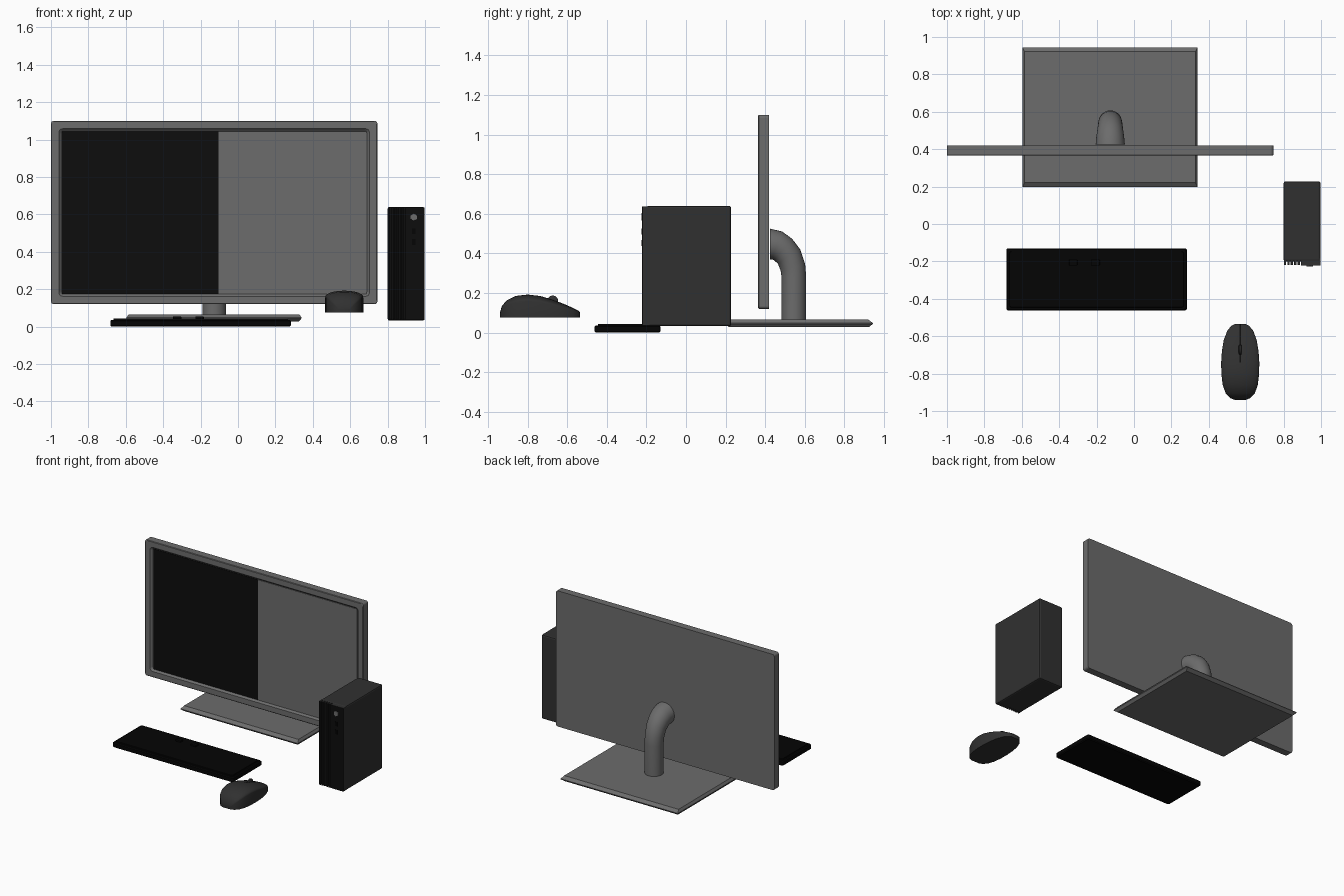
import bpy, bmesh, math
from mathutils import Vector

if "Cube" in bpy.data.objects:
    bpy.data.objects.remove(bpy.data.objects["Cube"], do_unlink=True)


def material(name, v):
    m = bpy.data.materials.new(name)
    m.use_nodes = True
    m.diffuse_color = (v, v, v, 1)
    node = m.node_tree.nodes["Principled BSDF"]
    node.inputs["Base Color"].default_value = (v, v, v, 1)
    node.inputs["Roughness"].default_value = 0.7
    return m


GREY = material("mid grey", 0.15)
DARK = material("dark grey", 0.03)
BLACK = material("soft black", 0.004)
KEYS = material("deep black", 0.0015)


def finish(name, bm, mats, smooth=False, rule=None):
    bmesh.ops.recalc_face_normals(bm, faces=bm.faces)
    if rule:
        for f in bm.faces:
            f.material_index = rule(f)
    mesh = bpy.data.meshes.new(name)
    bm.to_mesh(mesh)
    bm.free()
    for m in mats:
        mesh.materials.append(m)
    ob = bpy.data.objects.new(name, mesh)
    bpy.context.collection.objects.link(ob)
    if smooth:
        bpy.ops.object.select_all(action='DESELECT')
        ob.select_set(True)
        bpy.context.view_layer.objects.active = ob
        bpy.ops.object.shade_smooth_by_angle(angle=math.radians(40))
    return ob


def loft(name, rings, mat, smooth=False):
    """Skin a list of equal-length point loops and cap both ends."""
    bm = bmesh.new()
    loops = [[bm.verts.new(p) for p in ring] for ring in rings]
    n = len(loops[0])
    for a, b in zip(loops, loops[1:]):
        for i in range(n):
            j = (i + 1) % n
            bm.faces.new((a[i], a[j], b[j], b[i]))
    bm.faces.new(loops[0])
    bm.faces.new(loops[-1])
    return finish(name, bm, [mat], smooth)


def box(name, lo, hi, mats, bevel=0, rule=None):
    bm = bmesh.new()
    bmesh.ops.create_cube(bm, size=1)
    for v in bm.verts:
        v.co = Vector([l + (h - l) * (c + 0.5) for l, h, c in zip(lo, hi, v.co)])
    if bevel:
        bmesh.ops.bevel(bm, geom=bm.edges[:], offset=bevel, segments=2,
                        profile=0.5, affect='EDGES')
    return finish(name, bm, mats, rule=rule)


def round_rect(a0, a1, b0, b1, r, steps=4):
    """Rounded rectangle as (a, b) pairs."""
    pts = []
    corners = [(a1 - r, b1 - r), (a0 + r, b1 - r), (a0 + r, b0 + r), (a1 - r, b0 + r)]
    for k, (ca, cb) in enumerate(corners):
        for i in range(steps + 1):
            t = math.pi / 2 * (k + i / steps)
            pts.append((ca + r * math.cos(t), cb + r * math.sin(t)))
    return pts


# Monitor: shell with a stepped bezel around a recessed screen
def monitor_ring(inset, y, r):
    return [(a, y, b) for a, b in
            round_rect(-1 + inset, 0.745 - inset, 0.12 + inset, 1.10 - inset, r)]


loft("monitor_shell", [monitor_ring(0, 0.42, 0.015), monitor_ring(0, 0.368, 0.015),
                       monitor_ring(0.004, 0.365, 0.015), monitor_ring(0.042, 0.365, 0.02),
                       monitor_ring(0.048, 0.372, 0.02), monitor_ring(0.056, 0.38, 0.012)], GREY)
box("screen_dark_half", (-0.94, 0.376, 0.175), (-0.105, 0.382, 1.043), [BLACK])
box("screen_light_half", (-0.105, 0.376, 0.175), (0.687, 0.382, 1.043), [GREY])


# Stand foot: plate with a pointed edge
def foot_ring(ix, iy, z):
    return [(-0.597 + ix, 0.197 + iy, z), (0.34 - ix, 0.197 + iy, z),
            (0.34 - ix, 0.945 - iy, z), (-0.597 + ix, 0.945 - iy, z)]


loft("stand_foot", [foot_ring(0.015, 0.022, 0.027), foot_ring(0, 0, 0.044),
                    foot_ring(0, 0, 0.048), foot_ring(0.012, 0.024, 0.065)], GREY)

# Stand neck: bent tube that widens towards the monitor
NECK = [(0.545, 0.06, 0.0625, 0), (0.545, 0.28, 0.0625, 0), (0.540, 0.33, 0.064, 15),
        (0.52, 0.385, 0.067, 33), (0.49, 0.42, 0.071, 50), (0.46, 0.44, 0.075, 70),
        (0.425, 0.447, 0.078, 90)]
rings = []
for y, z, r, tilt in NECK:
    a = math.radians(tilt)
    ring = []
    for i in range(32):
        t = 2 * math.pi * i / 32
        s = r * math.sin(t)
        ring.append((-0.127 + r * math.cos(t), y + s * math.cos(a), z + s * math.sin(a)))
    rings.append(ring)
loft("stand_neck", rings, GREY, True)


# Keyboard: thin rounded slab with a slightly raised key deck
def key_ring(inset, z):
    return [(a, b, z) for a, b in
            round_rect(-0.683 + inset, 0.283 - inset, -0.462 + inset, -0.13 - inset, 0.012)]


loft("keyboard", [key_ring(0.006, 0), key_ring(0, 0.006), key_ring(0, 0.03),
                  key_ring(0.006, 0.036), key_ring(0.016, 0.036), key_ring(0.018, 0.042)], KEYS)
for i, x in enumerate((-0.325, -0.205)):
    box("keyboard_key_%d" % (i + 1), (x - 0.022, -0.222, 0.04), (x + 0.022, -0.19, 0.054),
        [KEYS], 0.003)


# Computer tower: body, front panel and vertical fins, black on the front faces
def front_black(f):
    return 1 if f.normal.y < -0.6 else 0


TOWER = [DARK, BLACK]
box("tower_body", (0.80, -0.2, 0.032), (0.997, 0.228, 0.64), TOWER, 0.01, front_black)
box("tower_front_panel", (0.893, -0.222, 0.034), (0.997, -0.18, 0.638), TOWER, 0.004, front_black)
for i in range(5):
    x = 0.801 + i * 0.0185
    box("tower_fin_%d" % (i + 1), (x, -0.22, 0.034), (x + 0.0125, -0.19, 0.638),
        TOWER, 0.002, front_black)


def disc(x, z, r, y):
    return [(x + r * math.cos(math.pi / 3 * i + math.pi / 6), y,
             z + r * math.sin(math.pi / 3 * i + math.pi / 6)) for i in range(6)]


loft("power_button", [disc(0.94, 0.585, 0.021, -0.215), disc(0.94, 0.585, 0.019, -0.226)], GREY)
for i, z in enumerate((0.51, 0.452)):
    box("tower_port_%d" % (i + 1), (0.931, -0.225, z - 0.015), (0.949, -0.22, z + 0.015), [KEYS])

# Mouse: domed sections along its length as (y, half width, top height)
MOUSE = [(-0.94, 0.03, 0.10), (-0.93, 0.055, 0.135), (-0.905, 0.078, 0.163),
         (-0.86, 0.094, 0.185), (-0.8, 0.101, 0.192), (-0.74, 0.102, 0.185),
         (-0.68, 0.098, 0.167), (-0.62, 0.088, 0.145), (-0.57, 0.069, 0.123),
         (-0.545, 0.048, 0.11), (-0.535, 0.028, 0.10)]


def mouse_ring(y, w, top):
    h = top - 0.075
    ring = [(0.568 + w, y, 0.075)]
    for i in range(17):
        t = math.pi * i / 16
        ring.append((0.568 + w * math.cos(t), y, 0.075 + h * (0.72 + 0.28 * math.sin(t))))
    return ring + [(0.568 - w, y, 0.075)]


loft("mouse_body", [mouse_ring(*s) for s in MOUSE], DARK, True)

# Mouse button seam and scroll wheel
seam = []
for y, w, top in MOUSE[5:]:
    seam.append([(0.568 + sx * 0.003, y, top + dz)
                 for sx, dz in ((-1, -0.004), (1, -0.004), (1, 0.001), (-1, 0.001))])
loft("mouse_seam", seam, BLACK)
wheel = [[(x, -0.673 + r * math.cos(math.pi * i / 12), 0.16 + r * math.sin(math.pi * i / 12))
          for i in range(24)]
         for x, r in ((0.56, 0.023), (0.563, 0.027), (0.573, 0.027), (0.576, 0.023))]
loft("mouse_wheel", wheel, DARK, True)
